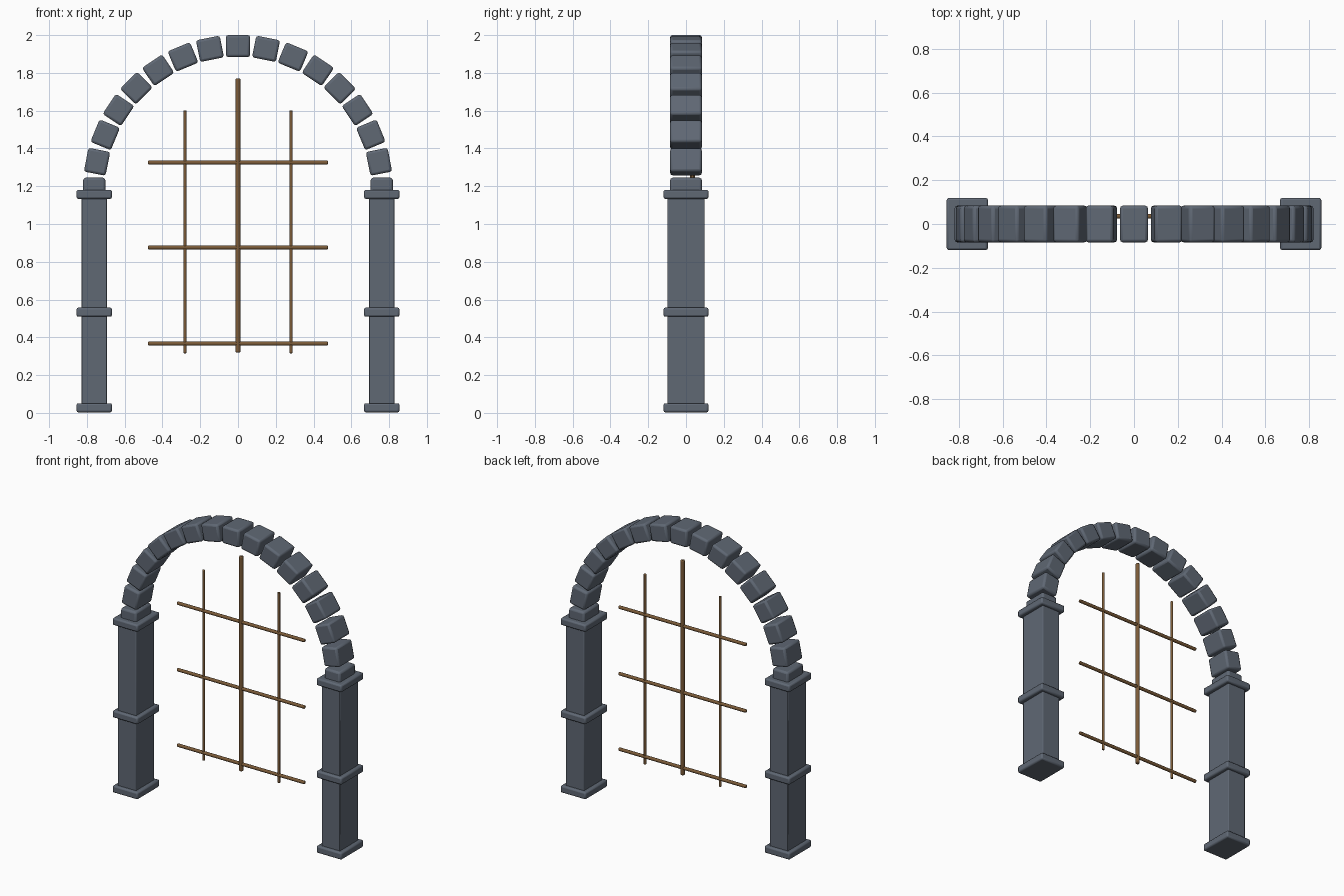
import bpy
import math

if "Cube" in bpy.data.objects:
    bpy.data.objects.remove(bpy.data.objects["Cube"], do_unlink=True)


def make_material(name, rgb):
    mat = bpy.data.materials.new(name)
    mat.use_nodes = True
    mat.diffuse_color = (*rgb, 1)
    mat.node_tree.nodes["Principled BSDF"].inputs["Base Color"].default_value = (*rgb, 1)
    return mat


STONE = make_material("slate stone", (0.115, 0.138, 0.175))
BAR = make_material("rusty brown", (0.20, 0.105, 0.04))


def finish(obj, name, mat, bevel, segments):
    obj.name = name
    obj.data.materials.append(mat)
    bpy.ops.object.transform_apply(location=False, rotation=False, scale=True)
    mod = obj.modifiers.new("soft edges", "BEVEL")
    mod.width = bevel
    mod.segments = segments
    mod.limit_method = "ANGLE"
    mod.angle_limit = math.radians(50)
    bpy.ops.object.shade_smooth_by_angle(angle=math.radians(50))


def block(name, size, location, bevel, tilt=0):
    bpy.ops.mesh.primitive_cube_add(size=1, location=location, rotation=(0, tilt, 0))
    obj = bpy.context.object
    obj.scale = size
    finish(obj, name, STONE, bevel, 2)


def rod(name, radius, length, location, tilt=0):
    bpy.ops.mesh.primitive_cylinder_add(vertices=12, radius=radius, depth=length,
                                        location=location, rotation=(0, tilt, 0))
    finish(bpy.context.object, name, BAR, radius * 0.4, 2)


# Pillars: a shaft with three projecting bands
PILLAR_X = 0.761
for side, label in ((1, "left"), (-1, "right")):
    x = side * PILLAR_X
    block(f"{label}_pillar_shaft", (0.136, 0.195, 1.15), (x, 0, 0.585), 0.004)
    for part, z in (("base", 0.027), ("middle", 0.533), ("top", 1.157)):
        block(f"{label}_pillar_{part}_band", (0.188, 0.238, 0.048), (x, 0, z), 0.01)

# Arch: evenly spaced stones on a half circle, the end ones resting in the pillars
STEPS = 16
for i in range(STEPS + 1):
    angle = math.pi * i / STEPS
    place = (PILLAR_X * math.cos(angle), 0, 1.181 + PILLAR_X * math.sin(angle))
    block(f"arch_stone_{i + 1}", (0.117, 0.168, 0.128), place, 0.013, -angle)

# Gate grille: three upright rods crossed by three level rods
GRILLE_Y = 0.035
rod("middle_upright_bar", 0.0135, 1.45, (0, GRILLE_Y, 1.045))
for side, label in ((1, "left"), (-1, "right")):
    rod(f"{label}_upright_bar", 0.0085, 1.285, (side * 0.281, GRILLE_Y, 0.958))
for label, z in (("lower", 0.367), ("middle", 0.876), ("upper", 1.325)):
    rod(f"{label}_cross_bar", 0.011, 0.952, (0, GRILLE_Y, z), math.pi / 2)
